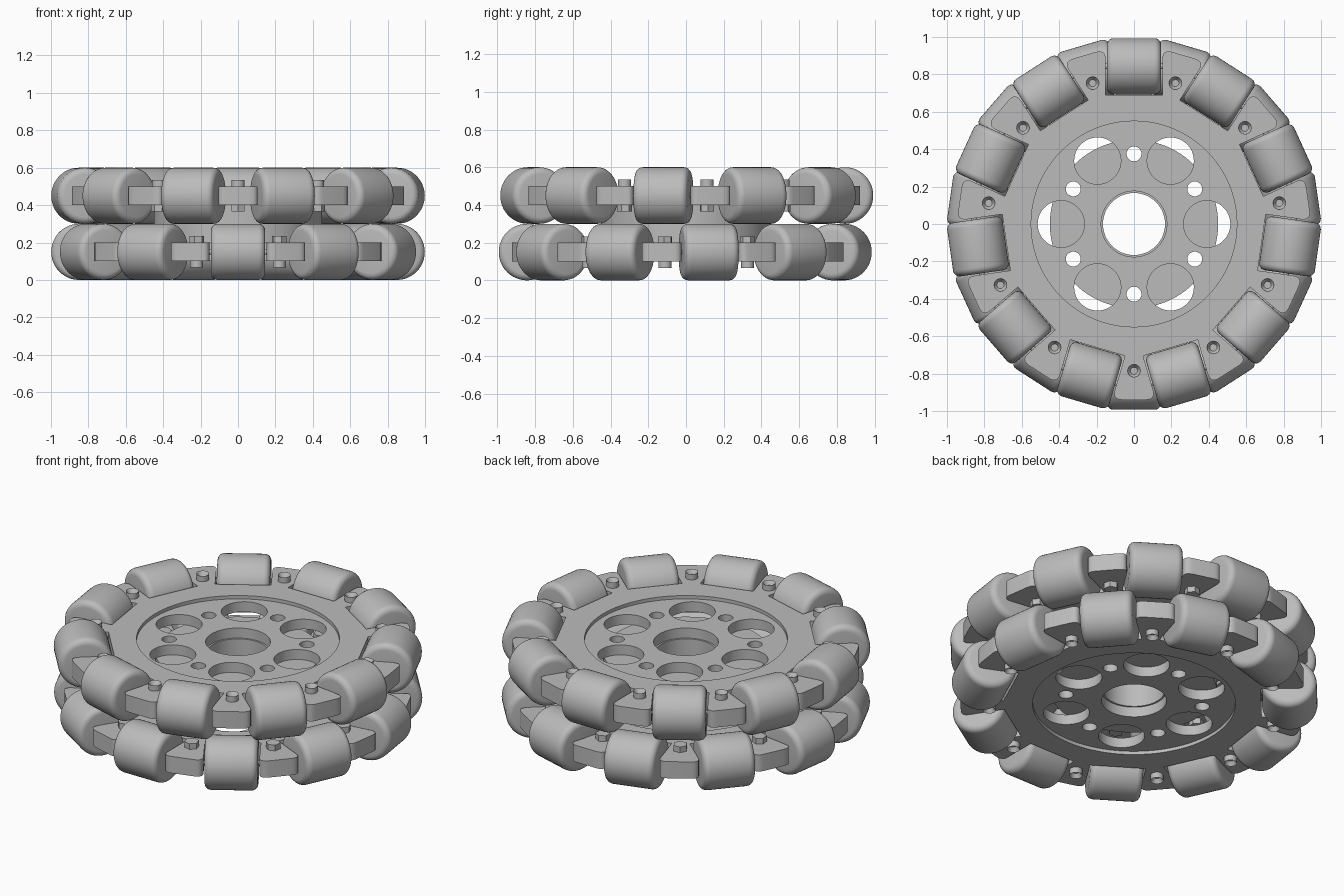
import bpy, bmesh
from math import pi, sin, cos, tau
from mathutils import Matrix, Vector

cube = bpy.data.objects.get("Cube")
if cube:
    bpy.data.objects.remove(cube)

COUNT = 11                  # rollers in each row
HALF = pi / COUNT           # half the angle between rollers
ROLLER_R, ROLLER_W = 0.15, 0.29
ROLLER_ORBIT = 0.843
BOLT_ORBIT = 0.785
PLATE_H, WEB_H = 0.10, 0.06
RECESS_R = 0.55

grey = bpy.data.materials.new("plain_grey")
grey.use_nodes = True
grey.diffuse_color = (0.5, 0.5, 0.5, 1)
grey.node_tree.nodes["Principled BSDF"].inputs["Base Color"].default_value = (0.5, 0.5, 0.5, 1)


def place(name, mesh, matrix):
    obj = bpy.data.objects.new(name, mesh)
    bpy.context.collection.objects.link(obj)
    obj.matrix_world = matrix
    return obj


def finish(mesh):
    """Give a mesh its material and smooth shading with sharp edges."""
    mesh.materials.clear()
    mesh.materials.append(grey)
    obj = place("shading_helper", mesh, Matrix())
    bpy.ops.object.select_all(action='DESELECT')
    obj.select_set(True)
    bpy.context.view_layer.objects.active = obj
    bpy.ops.object.shade_smooth_by_angle(angle=0.6)
    bpy.data.objects.remove(obj)
    return mesh


def circle(radius, x=0, y=0, n=48):
    return [(x + radius * cos(tau * i / n), y + radius * sin(tau * i / n)) for i in range(n)]


def slab(name, loops, height):
    """Extrude a flat outline, with further loops as holes."""
    curve = bpy.data.curves.new(name, 'CURVE')
    curve.dimensions = '2D'
    curve.fill_mode = 'BOTH'
    curve.extrude = height / 2
    for loop in loops:
        spline = curve.splines.new('POLY')
        spline.points.add(len(loop) - 1)
        for point, (x, y) in zip(spline.points, loop):
            point.co = (x, y, 0, 1)
        spline.use_cyclic_u = True
    temp = place(name, curve, Matrix())
    bpy.context.view_layer.update()
    mesh = bpy.data.meshes.new_from_object(temp.evaluated_get(bpy.context.evaluated_depsgraph_get()))
    mesh.name = name
    bpy.data.objects.remove(temp)
    return finish(mesh)


def cylinder(name, radius, length, sides, axis='Z', bevel=0, socket=0):
    """Cylinder with optional rounded rims or a sunken socket on top."""
    bm = bmesh.new()
    bmesh.ops.create_cone(bm, cap_ends=True, segments=sides, radius1=radius,
                          radius2=radius, depth=length)
    if bevel:
        rims = [e for e in bm.edges if abs(e.verts[0].co.z - e.verts[1].co.z) < 1e-5]
        bmesh.ops.bevel(bm, geom=rims, offset=bevel, segments=5, profile=0.5, affect='EDGES')
    if socket:
        top = max(bm.faces, key=lambda f: f.calc_center_median().z)
        bmesh.ops.inset_region(bm, faces=[top], thickness=radius - socket)
        bmesh.ops.translate(bm, verts=top.verts, vec=(0, 0, -length * 0.7))
    if axis == 'X':
        bmesh.ops.rotate(bm, verts=bm.verts, matrix=Matrix.Rotation(pi / 2, 3, 'Y'))
    mesh = bpy.data.meshes.new(name)
    bm.to_mesh(mesh)
    bm.free()
    return finish(mesh)


def plate_outline():
    """Plate edge: wedge arms with rounded ends between square roller pockets."""
    pocket, floor, tip, fillet = 0.152, 0.69, 0.94, 0.055
    # half of one arm, in the frame where the arm points along +y
    inner = Vector((floor * sin(HALF) - pocket * cos(HALF), floor * cos(HALF) + pocket * sin(HALF)))
    corner = Vector(((tip * sin(HALF) - pocket) / cos(HALF), tip))
    start = corner + (inner - corner).normalized() * fillet
    end = corner - Vector((fillet, 0))
    half = [inner]
    for i in range(7):
        t = i / 6
        half.append(start * (1 - t) ** 2 + corner * 2 * t * (1 - t) + end * t * t)
    arm = half + [Vector((-p.x, p.y)) for p in reversed(half)]
    loop = []
    for k in range(COUNT):
        turn = Matrix.Rotation(HALF + 2 * HALF * k, 2)
        loop += [tuple(turn @ p) for p in arm]
    return loop


# Shared meshes
small_holes = [circle(0.04, 0.375 * cos(a), 0.375 * sin(a), 24)
               for a in (pi / 6 + k * pi / 3 for k in range(6))]
big_holes = [circle(0.125, 0.39 * cos(a), 0.39 * sin(a))
             for a in (k * pi / 3 for k in range(6))]
rim_mesh = slab("plate_rim", [plate_outline(), circle(RECESS_R, n=96)], PLATE_H)
web_mesh = slab("plate_web", [circle(RECESS_R, n=96), circle(0.176)] + big_holes + small_holes, WEB_H)
spacer_mesh = slab("spacer", [circle(0.45, n=96), circle(0.166)] + small_holes, 0.3 - WEB_H)
roller_mesh = cylinder("roller", ROLLER_R, ROLLER_W, 48, 'X', bevel=0.035)
axle_mesh = cylinder("axle", 0.015, ROLLER_W + 0.04, 16, 'X')
head_mesh = cylinder("bolt_head", 0.035, 0.035, 24, socket=0.019)
nut_mesh = cylinder("nut", 0.04, 0.035, 6)

# Two rows, the lower one turned over so its rollers fill the gaps
for row, z, flip in (("upper", 0.45, 0), ("lower", 0.15, pi)):
    base = Matrix.Translation((0, 0, z)) @ Matrix.Rotation(flip, 4, 'X')
    place(row + "_plate_rim", rim_mesh, base)
    place(row + "_plate_web", web_mesh, base)
    for k in range(COUNT):
        turn = base @ Matrix.Rotation(2 * HALF * k, 4, 'Z')
        at_roller = turn @ Matrix.Translation((0, ROLLER_ORBIT, 0))
        place(f"{row}_roller_{k + 1}", roller_mesh, at_roller)
        place(f"{row}_axle_{k + 1}", axle_mesh, at_roller)
        arm = turn @ Matrix.Rotation(HALF, 4, 'Z')
        for part, mesh, side in (("bolt_head", head_mesh, 1), ("nut", nut_mesh, -1)):
            offset = Matrix.Translation((0, BOLT_ORBIT, side * (PLATE_H / 2 + 0.0165)))
            place(f"{row}_{part}_{k + 1}", mesh, arm @ offset)

# Hub spacer joining the rows
place("hub_spacer", spacer_mesh, Matrix.Translation((0, 0, 0.3)))
